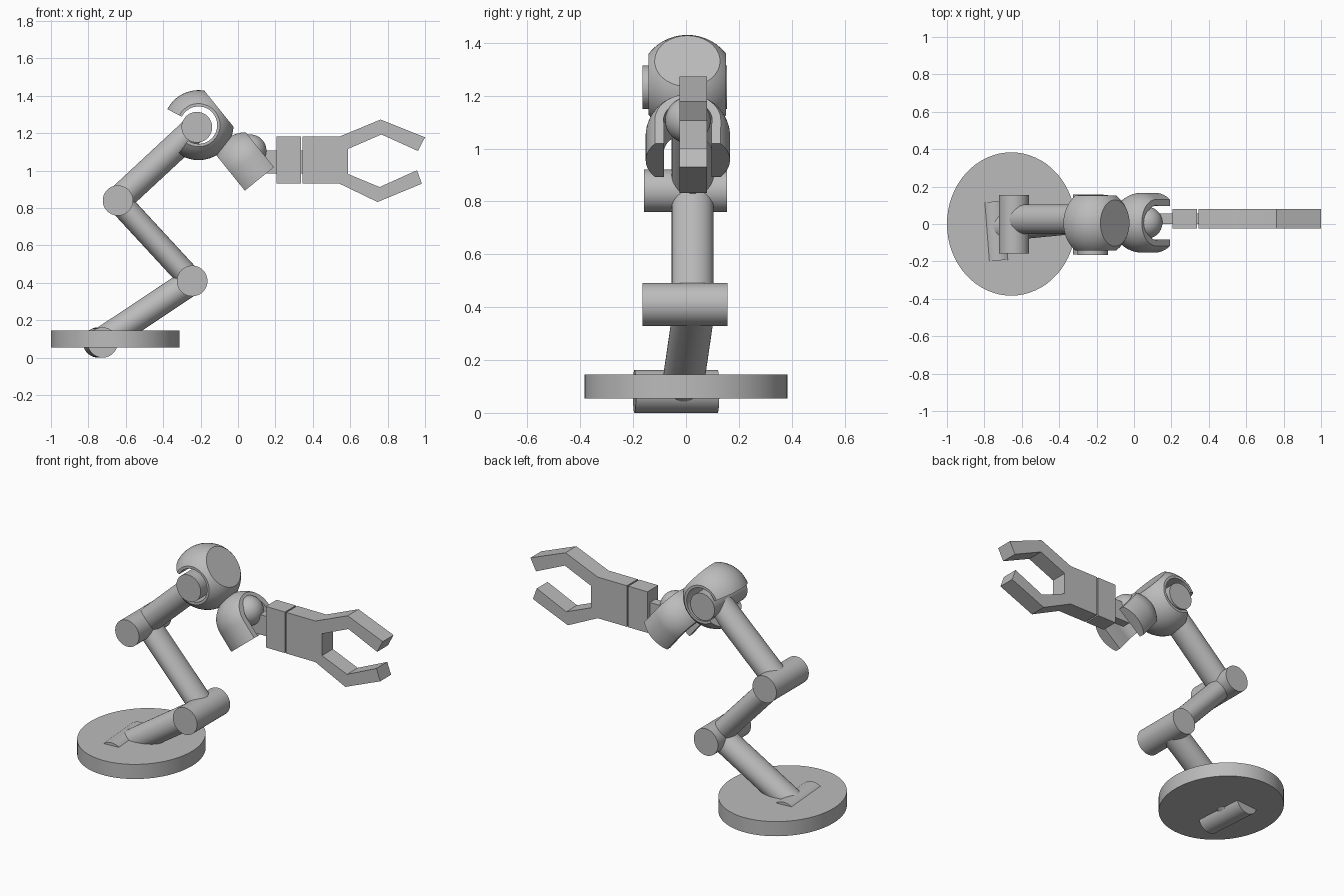
import bpy, bmesh, math
from mathutils import Vector, Matrix

if "Cube" in bpy.data.objects:
    bpy.data.objects.remove(bpy.data.objects["Cube"])

grey = bpy.data.materials.new("plain_grey")
grey.diffuse_color = (0.5, 0.5, 0.5, 1)
grey.use_nodes = True
grey.node_tree.nodes["Principled BSDF"].inputs["Base Color"].default_value = grey.diffuse_color


def finish(name, bm, matrix=Matrix()):
    bmesh.ops.recalc_face_normals(bm, faces=bm.faces)
    me = bpy.data.meshes.new(name)
    bm.to_mesh(me)
    bm.free()
    me.transform(matrix)
    me.materials.append(grey)
    ob = bpy.data.objects.new(name, me)
    bpy.context.collection.objects.link(ob)
    return ob


def rod(name, a, b, r, squash=1.0):
    """Cylinder between two points; squash thins it across the y axis."""
    a, b = Vector(a), Vector(b)
    d = (b - a).normalized()
    side = Vector((0, 1, 0)) if abs(d.y) < 0.9 else Vector((1, 0, 0))
    x = (side - d * side.dot(d)).normalized()
    m = Matrix((x, d.cross(x), d)).transposed().to_4x4()
    m.translation = (a + b) / 2
    bm = bmesh.new()
    bmesh.ops.create_cone(bm, cap_ends=True, segments=48, radius1=r, radius2=r,
                          depth=(b - a).length)
    bmesh.ops.scale(bm, vec=(1, squash, 1), verts=bm.verts)
    return finish(name, bm, m)


def prism(name, pts, z0, z1, matrix=Matrix()):
    bm = bmesh.new()
    f = bm.faces.new([bm.verts.new((x, y, z0)) for x, y in pts])
    ext = bmesh.ops.extrude_face_region(bm, geom=[f])["geom"]
    bmesh.ops.translate(bm, vec=(0, 0, z1 - z0),
                        verts=[g for g in ext if isinstance(g, bmesh.types.BMVert)])
    return finish(name, bm, matrix)


def box(name, x0, x1, y0, y1, z0, z1):
    return prism(name, [(x0, y0), (x1, y0), (x1, y1), (x0, y1)], z0, z1)


def carve(ob, cutter):
    mod = ob.modifiers.new("cut", 'BOOLEAN')
    mod.operation, mod.solver, mod.object = 'DIFFERENCE', 'EXACT', cutter
    dg = bpy.context.evaluated_depsgraph_get()
    me = bpy.data.meshes.new_from_object(ob.evaluated_get(dg))
    ob.modifiers.clear()
    ob.data = me
    bpy.data.objects.remove(cutter)


def fork(name, m, r, stretch, clips, hole, slot):
    """Rounded fork: local x is the open side, local z the pin direction."""
    bm = bmesh.new()
    bmesh.ops.create_uvsphere(bm, u_segments=48, v_segments=32, radius=r,
                              matrix=Matrix.Rotation(math.pi / 2, 4, 'Y'))
    for v in bm.verts:
        if v.co.x > 1e-4:
            v.co.x += stretch
    for co, no in clips:
        bmesh.ops.bisect_plane(bm, geom=bm.verts[:] + bm.edges[:] + bm.faces[:],
                               plane_co=co, plane_no=no, clear_outer=True)
        bmesh.ops.holes_fill(bm, edges=[e for e in bm.edges if e.is_boundary], sides=0)
    ob = finish(name, bm)
    carve(ob, rod("cutter", (0, 0, -0.5), (0, 0, 0.5), hole))
    carve(ob, prism("cutter", slot, -0.5, 0.5))
    ob.data.transform(m)


def frame(x, z, loc):
    x, z = Vector(x).normalized(), Vector(z).normalized()
    m = Matrix((x, z.cross(x), z)).transposed().to_4x4()
    m.translation = loc
    return m


# oval base plate
bm = bmesh.new()
bmesh.ops.create_cone(bm, cap_ends=True, segments=64, radius1=1, radius2=1, depth=1)
bmesh.ops.scale(bm, vec=(0.344, 0.383, 0.09), verts=bm.verts)
bmesh.ops.translate(bm, vec=(-0.656, 0, 0.1), verts=bm.verts)
finish("base_plate", bm)

# hinge pins
rod("base_pin", (-0.748, 0.12, 0.081), (-0.724, -0.195, 0.081), 0.081)
rod("lower_pin", (-0.245, 0.157, 0.41), (-0.245, -0.164, 0.41), 0.082)
rod("elbow_pin", (-0.642, 0.156, 0.84), (-0.642, -0.158, 0.84), 0.081)
rod("shoulder_pin", (-0.22, 0.155, 1.232), (-0.22, -0.165, 1.232), 0.082)

# three arm links
rod("lower_arm", (-0.737, -0.015, 0.083), (-0.245, 0.033, 0.41), 0.079, 0.92)
rod("middle_arm", (-0.245, 0.025, 0.41), (-0.642, 0.025, 0.84), 0.079, 0.82)
rod("upper_arm", (-0.642, 0.025, 0.84), (-0.22, 0.025, 1.232), 0.079, 0.92)

# shoulder fork: clipped ball open towards the upper arm
n = Vector((0.78, 0, 0.63)).normalized()
a = math.radians(194)
m1 = frame((math.cos(a), 0, math.sin(a)), (0, 1, 0), (-0.211, 0.005, 1.243))
ln = m1.to_3x3().transposed() @ n
w = math.radians(41)
fork("shoulder_fork", m1, 0.187, 0,
     [((0, 0, 0.147), (0, 0, 1)), ((0, 0, -0.147), (0, 0, -1)), (ln * 0.14, ln)],
     0.1, [(0, 0), (math.cos(w), -math.sin(w)), (math.cos(w), math.sin(w))])

# wrist fork: turned a quarter, open downwards to the front
m2 = frame((0.63, 0, -0.78), n, (0.042, 0.007, 1.045))
fork("wrist_fork", m2, 0.16, 0.15,
     [((0, 0, 0.1), (0, 0, 1)), ((0, 0, -0.1), (0, 0, -1)), ((0.115, 0, 0), (1, 0, 0))],
     0.092, [(0, -0.09), (0.5, -0.09), (0.5, 0.09), (0, 0.09)])

# wrist ball
bm = bmesh.new()
bmesh.ops.create_uvsphere(bm, u_segments=40, v_segments=24, radius=0.086,
                          matrix=Matrix.Translation((0.066, 0.007, 1.107)))
finish("wrist_ball", bm)

# gripper shaft, block and claw
box("gripper_shaft", 0.08, 0.4, 0.0, 0.055, 0.985, 1.107)
box("gripper_block", 0.206, 0.336, -0.025, 0.08, 0.93, 1.182)
claw = [(0.345, 1.182), (0.543, 1.182), (0.762, 1.273), (1.0, 1.178), (0.962, 1.105),
        (0.767, 1.193), (0.588, 1.116), (0.588, 0.982), (0.757, 0.912), (0.957, 1.002),
        (0.983, 0.93), (0.746, 0.832), (0.543, 0.93), (0.345, 0.93)]
prism("gripper_claw", claw, -0.08, 0.025, Matrix.Rotation(math.pi / 2, 4, 'X'))

# smooth round parts, keep hard edges
bpy.ops.object.select_all(action='SELECT')
bpy.context.view_layer.objects.active = bpy.context.selected_objects[0]
bpy.ops.object.shade_smooth_by_angle(angle=math.radians(30))
